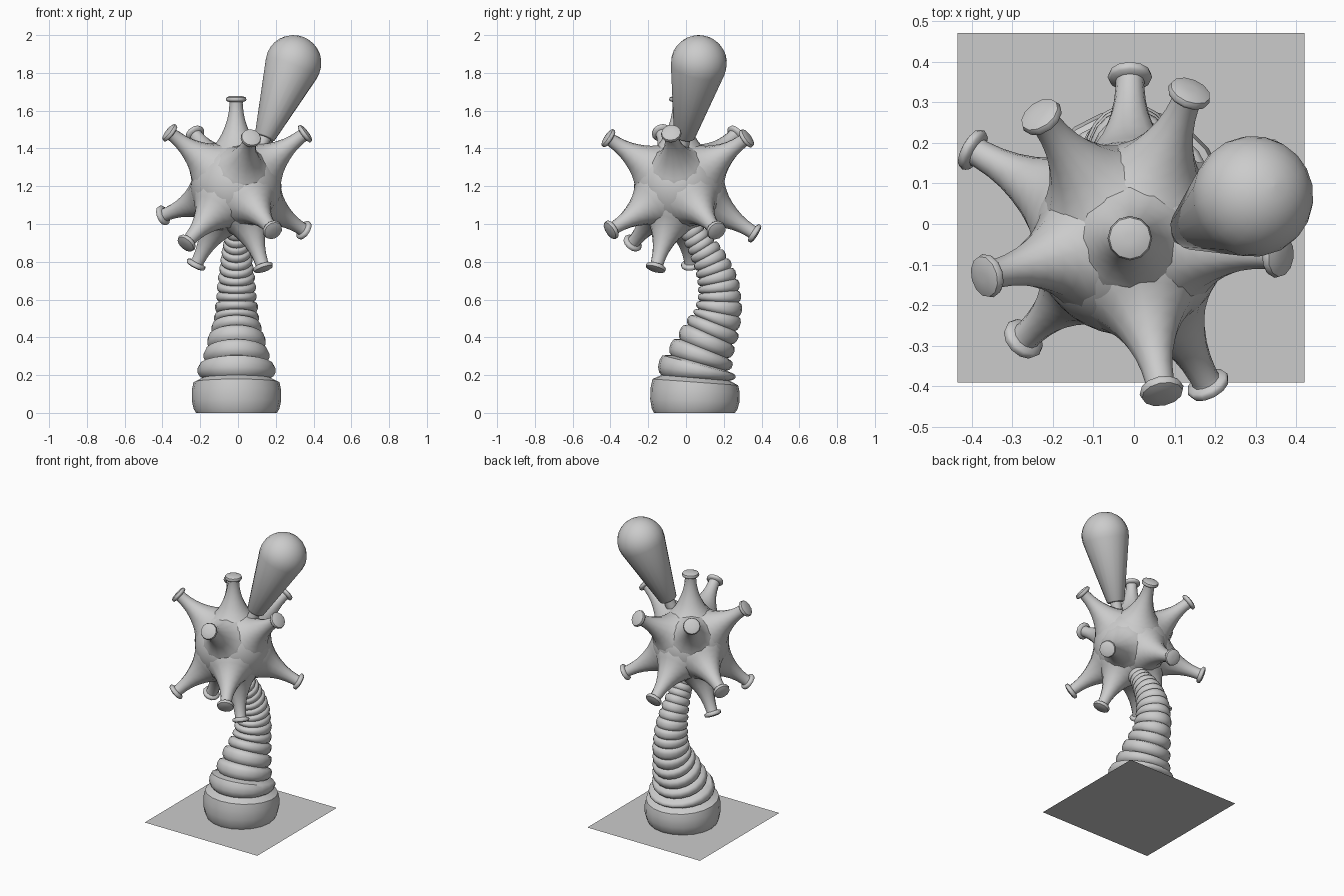
import bpy, bmesh, math
from mathutils import Vector

if "Cube" in bpy.data.objects:
    bpy.data.objects.remove(bpy.data.objects["Cube"])


def finish(name, bm, angle=50):
    bmesh.ops.recalc_face_normals(bm, faces=bm.faces)
    me = bpy.data.meshes.new(name)
    bm.to_mesh(me)
    bm.free()
    ob = bpy.data.objects.new(name, me)
    bpy.context.collection.objects.link(ob)
    bpy.ops.object.select_all(action='DESELECT')
    ob.select_set(True)
    bpy.context.view_layer.objects.active = ob
    bpy.ops.object.shade_smooth_by_angle(angle=math.radians(angle))
    return ob


def skin(bm, rings):
    """Bridge successive rings of points and cap both ends."""
    vs = [[bm.verts.new(p) for p in ring] for ring in rings]
    n = len(vs[0])
    for a, b in zip(vs, vs[1:]):
        for i in range(n):
            j = (i + 1) % n
            bm.faces.new((a[i], a[j], b[j], b[i]))
    bm.faces.new(vs[0][::-1])
    bm.faces.new(vs[-1])


def lathe(name, origin, axis, profile, sides, angle=50):
    """Revolve (radius, distance) pairs around an axis."""
    q = Vector(axis).to_track_quat('Z', 'Y')
    rings = []
    for r, d in profile:
        rings.append([Vector(origin) + q @ Vector((r * math.cos(2 * math.pi * i / sides),
                                                   r * math.sin(2 * math.pi * i / sides), d))
                      for i in range(sides)])
    bm = bmesh.new()
    skin(bm, rings)
    return finish(name, bm, angle)


# Ground plate
bm = bmesh.new()
bm.faces.new([bm.verts.new(p) for p in
              ((-.435, -.39, 0), (.42, -.39, 0), (.42, .47, 0), (-.435, .47, 0))])
finish("base_plate", bm)

# Ribbed curved stem: y, z of each crease and radius of the bulge above it
creases = [(.045, 0, .238), (.05, .185, .208), (.067, .265, .175), (.094, .34, .156),
           (.127, .415, .134), (.155, .475, .12), (.172, .53, .114), (.178, .59, .107),
           (.176, .64, .104), (.17, .69, .098), (.155, .74, .092), (.137, .785, .085),
           (.115, .83, .079), (.09, .87, .071), (.068, .905, .066), (.045, .94, .061),
           (.02, .98, .06), (-.01, 1.05, .06)]
pts = [Vector((-.008, y, z)) for y, z, r in creases]
tangents = [(pts[min(i + 1, len(pts) - 1)] - pts[max(i - 1, 0)]).normalized()
            for i in range(len(pts))]
tangents[0] = Vector((0, 0, 1))
rings = []
for i in range(len(pts) - 1):
    depth = .13 if i else .1
    stretch = 1.08 if i >= 4 else 1.0
    for t in (0, .12, .35, .65, .88):
        c = pts[i].lerp(pts[i + 1], t)
        tan = tangents[i].lerp(tangents[i + 1], t).normalized()
        side = tan.cross(Vector((1, 0, 0))).normalized()
        r = creases[i][2] * (1 - depth + depth * math.sin(math.pi * t) ** .6)
        rings.append([c + Vector((1, 0, 0)) * r * math.cos(a) - side * r * stretch * math.sin(a)
                      for a in (2 * math.pi * k / 20 for k in range(20))])
bm = bmesh.new()
skin(bm, rings)
finish("ribbed_stem", bm)

# Round body
centre = Vector((-.01, -.035, 1.2))
bm = bmesh.new()
bmesh.ops.create_icosphere(bm, subdivisions=4, radius=.24)
bmesh.ops.translate(bm, vec=centre, verts=bm.verts)
finish("body", bm)

# Flared spikes with flat button heads
spike = [(.16, .165), (.145, .19), (.118, .219), (.095, .249), (.077, .281), (.06, .32),
         (.047, .36), (.039, .4), (.035, .445), (.036, .455), (.051, .46), (.055, .468),
         (.051, .48), (.035, .486), (.012, .488)]
tips = [(-.01, -.035, 1.67),
        (.37, -.08, 1.49), (.14, .33, 1.46), (-.24, .28, 1.49), (-.37, -.13, 1.49),
        (.07, -.42, 1.46),
        (-.41, .19, 1.04), (-.28, -.29, .89), (.19, -.41, .96), (.36, .165, .96),
        (-.01, .38, .94), (.14, -.165, .75), (-.23, .03, .77)]
for n, tip in enumerate(tips):
    axis = Vector(tip) - centre
    k = .98 if axis.z > 0 else 1.0
    lathe(f"spike_{n + 1}", centre, axis, [(r, d * k) for r, d in spike], 12)

# Club with rounded end and thin neck
foot, ball = Vector((.14, -.01, 1.457)), Vector((.293, .068, 1.851))
length = (ball - foot).length
lean = math.radians(12)
club = [(.035, -.2), (.035, 0), (.05, 0), (.056, .006)]
for i in range(9):
    a = -lean + (math.pi / 2 + lean) * i / 8.1
    club.append((.149 * math.cos(a), length + .149 * math.sin(a)))
lathe("club", foot, ball - foot, club, 20)
